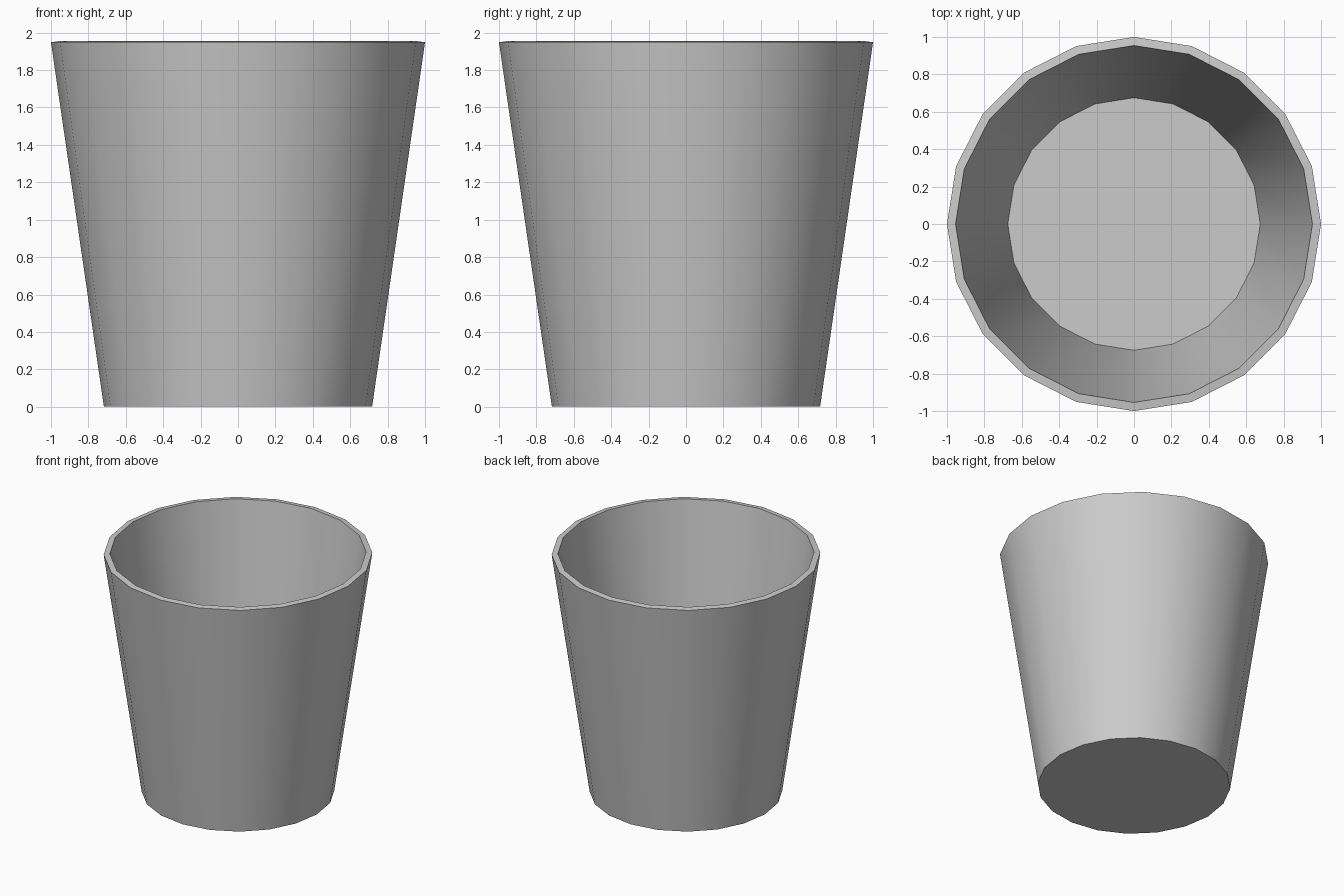
import bpy, bmesh, math

if "Cube" in bpy.data.objects:
    bpy.data.objects.remove(bpy.data.objects["Cube"])

SIDES = 20
# Profile (radius, height): outer foot, outer lip, inner lip, inner floor
PROFILE = [(0.717, 0.0), (1.0, 1.949), (0.954, 1.955), (0.675, 0.045)]

bm = bmesh.new()


def ring(radius, z):
    return [bm.verts.new((radius * math.cos(2 * math.pi * i / SIDES),
                          radius * math.sin(2 * math.pi * i / SIDES), z))
            for i in range(SIDES)]


# Outer wall, rim and inner wall
rings = [ring(r, z) for r, z in PROFILE]
for low, high in zip(rings, rings[1:]):
    for i in range(SIDES):
        j = (i + 1) % SIDES
        bm.faces.new((low[i], low[j], high[j], high[i]))

# Underside and inside floor
bm.faces.new(rings[0][::-1])
bm.faces.new(rings[-1])
bmesh.ops.recalc_face_normals(bm, faces=bm.faces[:])

mesh = bpy.data.meshes.new("tapered_cup")
bm.to_mesh(mesh)
bm.free()
cup = bpy.data.objects.new("tapered_cup", mesh)
bpy.context.collection.objects.link(cup)

# Smooth walls, sharp rim and floor edges
bpy.context.view_layer.objects.active = cup
cup.select_set(True)
bpy.ops.object.shade_smooth_by_angle(angle=math.radians(30))
